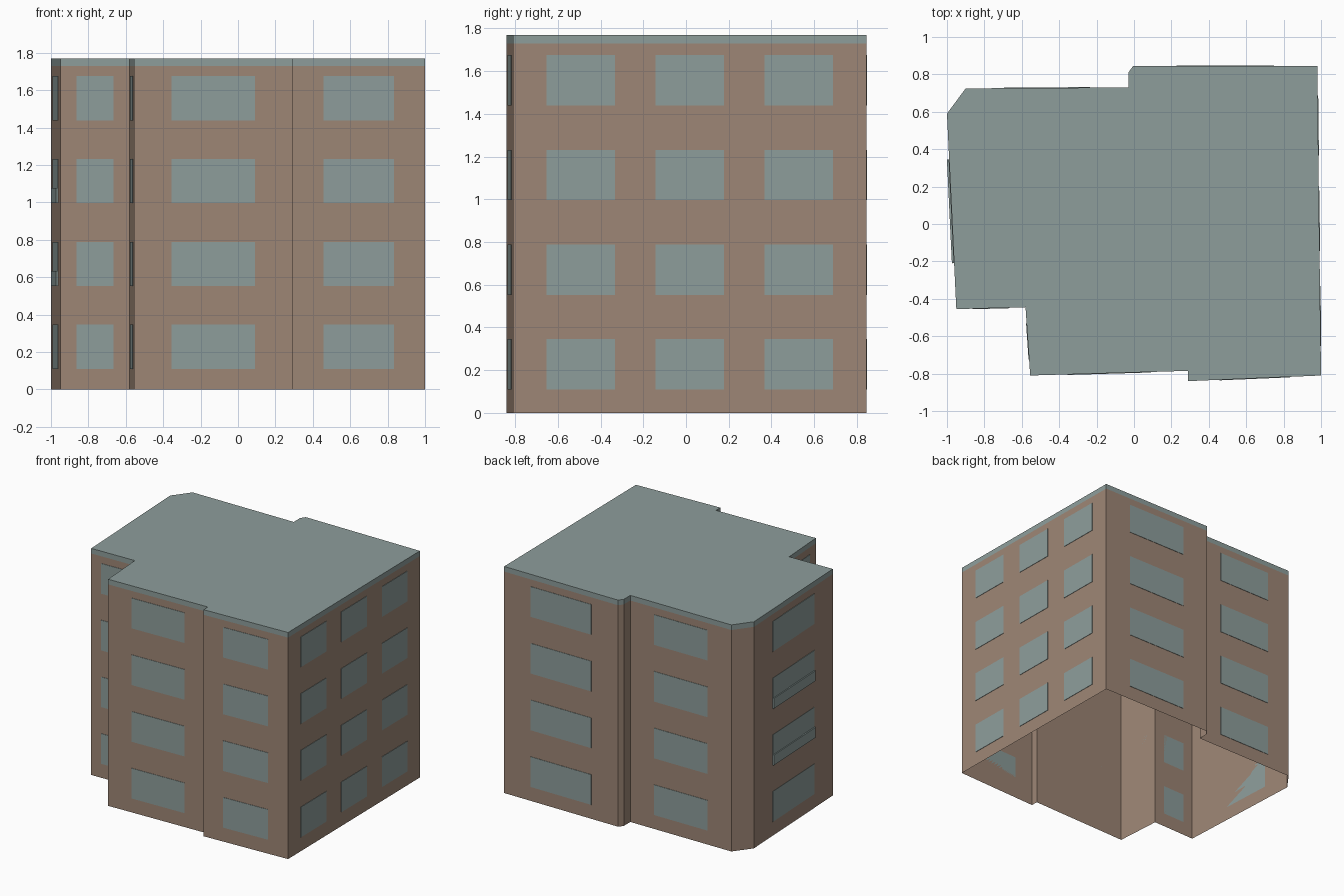
import bpy, bmesh
from mathutils import Vector

cube = bpy.data.objects.get("Cube")
if cube:
    bpy.data.objects.remove(cube, do_unlink=True)


def material(name, rgb):
    m = bpy.data.materials.new(name)
    m.use_nodes = True
    m.diffuse_color = (*rgb, 1)
    m.node_tree.nodes["Principled BSDF"].inputs["Base Color"].default_value = (*rgb, 1)
    return m


BRICK = material("brown_wall", (0.34, 0.24, 0.18))
GLASS = material("grey_blue", (0.27, 0.34, 0.33))

# Footprint, counter-clockwise from the front right corner
FOOTPRINT = [Vector(p) for p in (
    (1, -.81), (.98, .845), (-.005, .845), (-.03, .81), (-.03, .73), (-.9, .725),
    (-1, .59), (-.95, -.455), (-.58, -.445), (-.555, -.81), (.29, -.785), (.29, -.84))]
EAVES, TOP = 1.73, 1.77


def finish(name, bm, mat):
    mesh = bpy.data.meshes.new(name)
    bm.to_mesh(mesh)
    bm.free()
    mesh.materials.append(mat)
    ob = bpy.data.objects.new(name, mesh)
    bpy.context.collection.objects.link(ob)


def shell(name, z0, z1, mat, capped):
    """Upright walls along the footprint, open below."""
    bm = bmesh.new()
    low = [bm.verts.new((*p, z0)) for p in FOOTPRINT]
    high = [bm.verts.new((*p, z1)) for p in FOOTPRINT]
    for i in range(len(low)):
        j = (i + 1) % len(low)
        bm.faces.new((low[i], low[j], high[j], high[i]))
    if capped:
        bm.faces.new(high)
    finish(name, bm, mat)


def plate(bm, wall, span, z0, z1, out, thick=.003):
    """Thin upright plate on one wall; span is a pair of fractions of its length."""
    a, b = FOOTPRINT[wall], FOOTPRINT[(wall + 1) % len(FOOTPRINT)]
    d = (b - a).normalized()
    normal = Vector((d.y, -d.x))
    rings = []
    for depth in (out - thick, out):
        p, q = (a.lerp(b, t) + normal * depth for t in span)
        rings.append([bm.verts.new(c) for c in
                      ((*p, z0), (*q, z0), (*q, z1), (*p, z1))])
    back, front = rings
    bm.faces.new(front)
    bm.faces.new(back[::-1])
    for i in range(4):
        j = (i + 1) % 4
        bm.faces.new((back[i], back[j], front[j], front[i]))


shell("outer_walls", 0, EAVES, BRICK, False)
shell("roof_slab", EAVES, TOP, GLASS, True)

# Windows: three columns on the right wall, one on each other long wall
SINGLE = [(.235, .765)]
TRIPLE = [(c - .097, c + .097) for c in (.192, .5, .808)]
WALLS = {"right": (0, TRIPLE), "back_right": (1, SINGLE), "back_left": (4, SINGLE),
         "left": (6, SINGLE), "front_left": (7, SINGLE), "notch": (8, SINGLE),
         "front_middle": (9, SINGLE), "front_right": (11, SINGLE)}
SILLS = [.11 + .443 * row for row in range(4)]
for side, (wall, spans) in WALLS.items():
    bm = bmesh.new()
    for z in SILLS:
        for span in spans:
            plate(bm, wall, span, z, z + .236, .003)
    finish(side + "_windows", bm, GLASS)

# Low guard panels on the two middle left windows
bm = bmesh.new()
for z in SILLS[1:3]:
    plate(bm, 6, SINGLE[0], z, z + .08, .012, .009)
finish("left_guard_panels", bm, GLASS)
